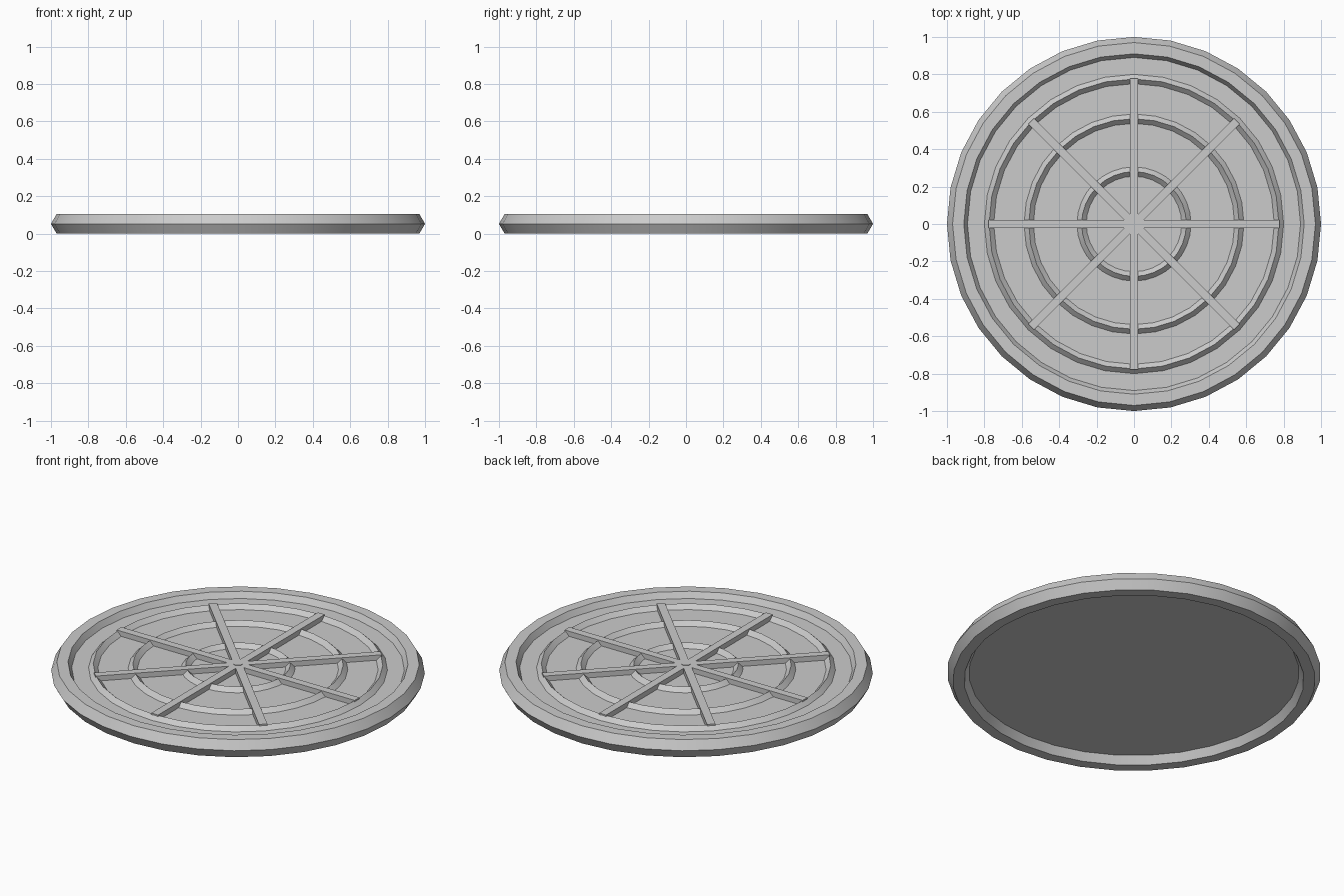
import bpy, math

cube = bpy.data.objects.get("Cube")
if cube:
    bpy.data.objects.remove(cube, do_unlink=True)

SIDES = 32
DISC_TOP = 0.07
SPOKE_TOP = 0.10

grey = bpy.data.materials.new("plain grey")
grey.use_nodes = True
colour = (0.6, 0.6, 0.6, 1)
grey.diffuse_color = colour
grey.node_tree.nodes["Principled BSDF"].inputs["Base Color"].default_value = colour


def finish(name):
    obj = bpy.context.object
    obj.name = name
    obj.data.materials.append(grey)
    bpy.ops.object.shade_smooth_by_angle(angle=math.radians(30))
    return obj


def ring(name, radius, thickness, sides, z):
    bpy.ops.mesh.primitive_torus_add(
        major_radius=radius, minor_radius=thickness,
        major_segments=SIDES, minor_segments=sides, location=(0, 0, z))
    return finish(name)


def cylinder(name, radius, bottom, top, sides):
    bpy.ops.mesh.primitive_cylinder_add(
        radius=radius, depth=top - bottom, vertices=sides,
        location=(0, 0, (top + bottom) / 2))
    return finish(name)


# Hexagonal outer rim and the plate set inside it
ring("outer_rim", 0.94, 0.06, 6, 0.052)
cylinder("base_plate", 0.895, 0.045, DISC_TOP, SIDES)

# Concentric ridges with a diamond section
for name, radius in (("inner_ridge", 0.28), ("middle_ridge", 0.563), ("outer_ridge", 0.775)):
    ring(name, radius, 0.025, 4, DISC_TOP)

# Four full-width bars crossing at the centre make eight spokes
for i in range(4):
    bpy.ops.mesh.primitive_cube_add(size=1, location=(0, 0, (0.06 + SPOKE_TOP) / 2))
    bar = bpy.context.object
    bar.scale = (1.555, 0.045, SPOKE_TOP - 0.06)
    bpy.ops.object.transform_apply(location=False, rotation=False, scale=True)
    bar.rotation_euler.z = i * math.pi / 4
    finish(f"spoke_bar_{i + 1}")

# Small centre pin
cylinder("centre_pin", 0.025, 0.06, 0.103, 16)
